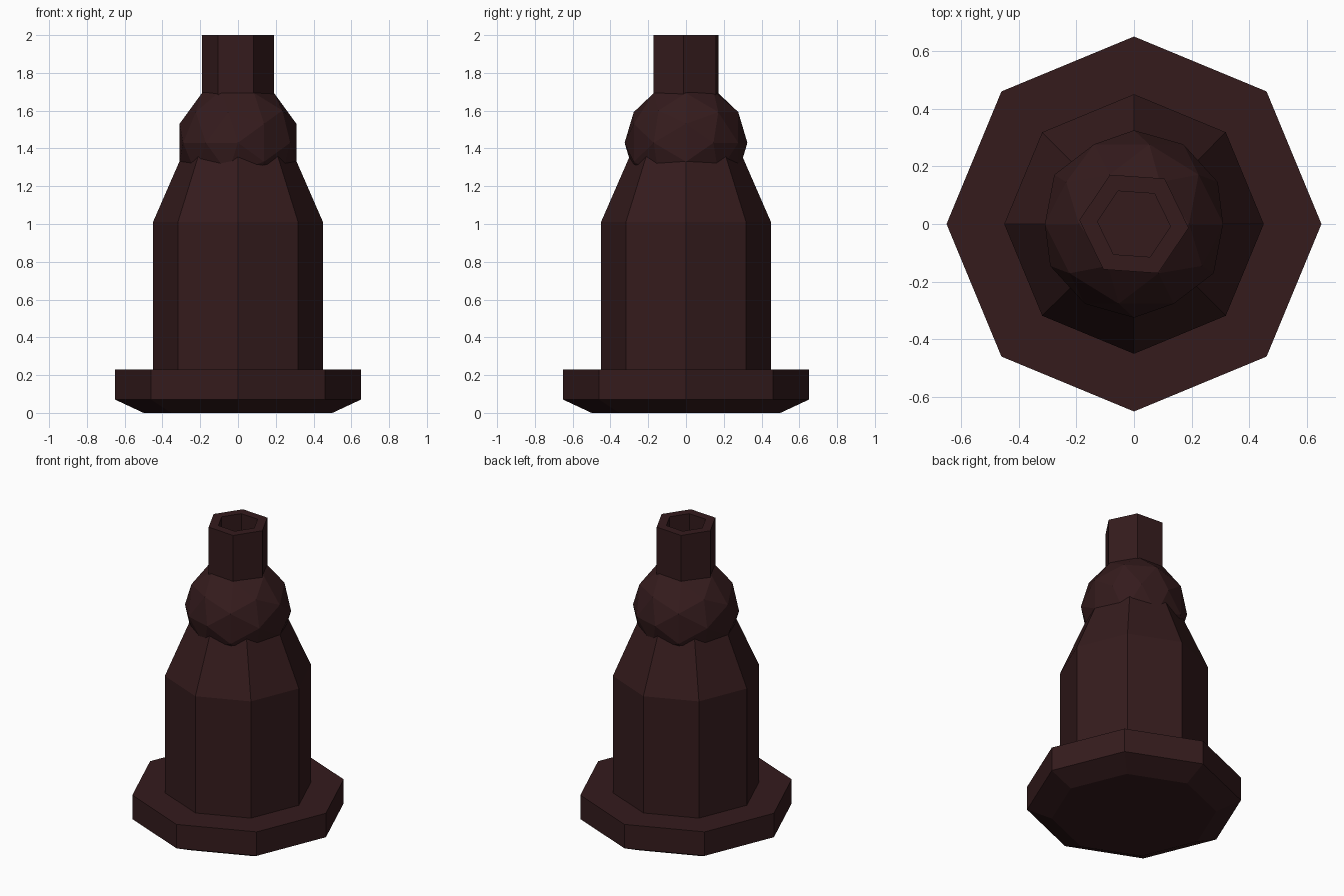
import bpy, bmesh, math
from mathutils import Matrix

if "Cube" in bpy.data.objects:
    bpy.data.objects.remove(bpy.data.objects["Cube"])

mat = bpy.data.materials.new("dark_maroon")
mat.diffuse_color = (0.035, 0.011, 0.012, 1)
mat.use_nodes = True
mat.node_tree.nodes["Principled BSDF"].inputs["Base Color"].default_value = mat.diffuse_color


def finish(name, bm):
    bmesh.ops.recalc_face_normals(bm, faces=bm.faces)
    mesh = bpy.data.meshes.new(name)
    bm.to_mesh(mesh)
    bm.free()
    mesh.materials.append(mat)
    obj = bpy.data.objects.new(name, mesh)
    bpy.context.collection.objects.link(obj)
    return obj


def lathe(name, profile, sides, turn=0.0):
    """Stack of regular polygons (radius, z), capped at both ends."""
    bm = bmesh.new()
    rings = []
    for r, z in profile:
        angles = [turn + 2 * math.pi * i / sides for i in range(sides)]
        rings.append([bm.verts.new((r * math.cos(a), r * math.sin(a), z)) for a in angles])
    for low, high in zip(rings, rings[1:]):
        for i in range(sides):
            j = (i + 1) % sides
            bm.faces.new((low[i], low[j], high[j], high[i]))
    bm.faces.new(rings[0])
    bm.faces.new(rings[-1])
    return finish(name, bm)


# octagonal foot with a chamfered underside
lathe("base_flange", [(0.50, 0), (0.65, 0.07), (0.65, 0.23)], 8)

# octagonal body with tapered shoulder running into the ball
lathe("body", [(0.45, 0.22), (0.45, 1.01), (0.28, 1.40)], 8)

# faceted ball, lying on its side
bm = bmesh.new()
bmesh.ops.create_icosphere(
    bm, subdivisions=2, radius=0.325,
    matrix=Matrix.Translation((0, 0, 1.43)) @ Matrix.Rotation(-math.pi / 2, 4, 'X'))
finish("ball_joint", bm)

# slightly turned hexagonal nozzle with a recessed bore
lathe("nozzle", [(0.19, 1.62), (0.19, 2.0), (0.127, 2.0), (0.127, 1.78)], 6, math.radians(-4))
